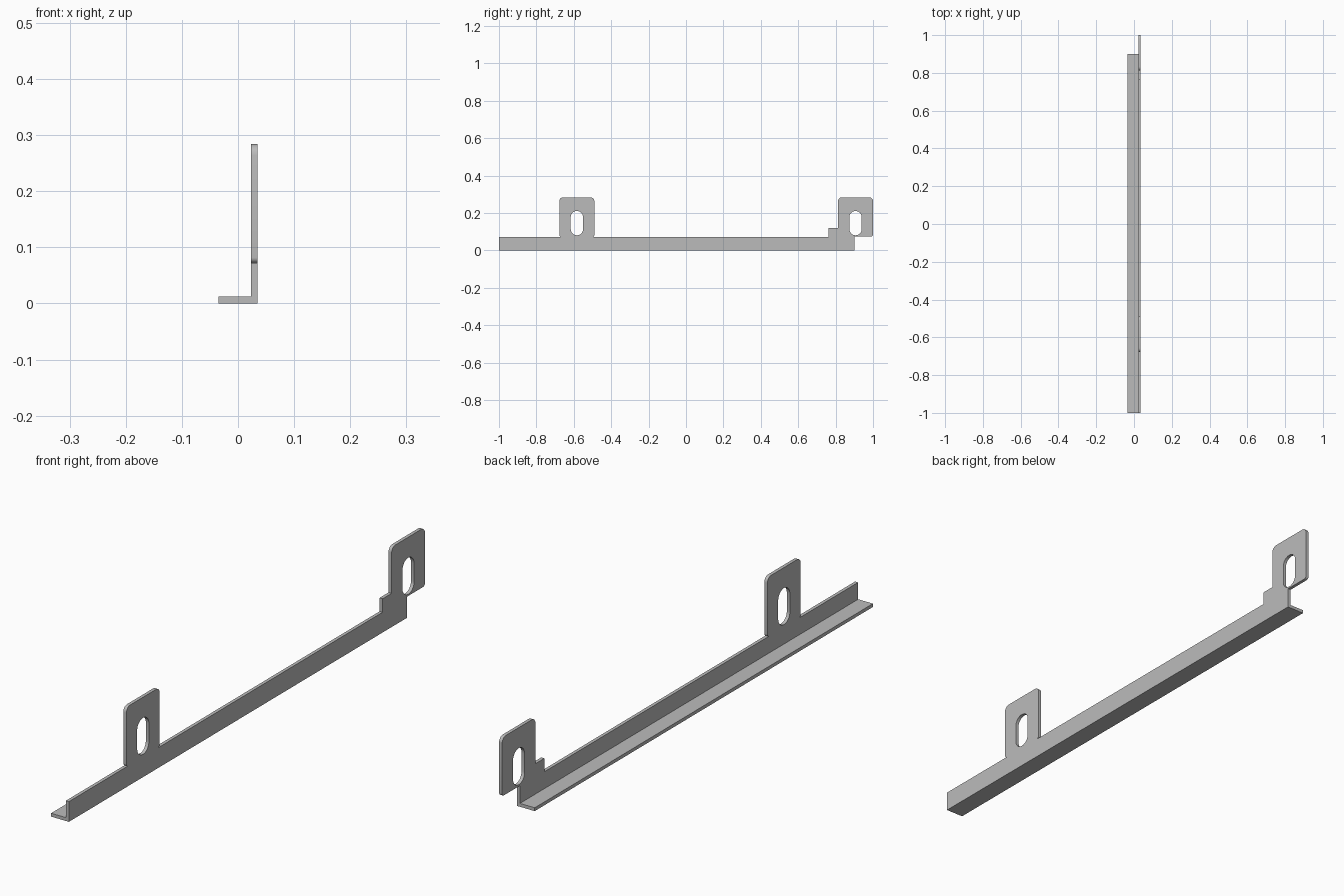
import bpy, bmesh
from math import cos, sin, pi

cube = bpy.data.objects.get("Cube")
if cube:
    bpy.data.objects.remove(cube, do_unlink=True)

# Plain grey metal
grey = bpy.data.materials.new("grey_metal")
grey.use_nodes = True
grey.diffuse_color = (0.5, 0.5, 0.5, 1)
grey.node_tree.nodes["Principled BSDF"].inputs["Base Color"].default_value = (0.5, 0.5, 0.5, 1)

X_IN, X_OUT = 0.023, 0.035
WALL, TAB_TOP = 0.072, 0.284
TAB_W, R_TOP, R_LOW = 0.187, 0.02, 0.01


def arc(y, z, r, start, sweep=pi / 2, steps=6):
    return [(y + r * cos(start + sweep * i / steps),
             z + r * sin(start + sweep * i / steps)) for i in range(steps + 1)]


def tab_top(y0, y1):
    """Rounded upper corners, from the back edge to the front edge."""
    z = TAB_TOP - R_TOP
    return arc(y1 - R_TOP, z, R_TOP, 0) + arc(y0 + R_TOP, z, R_TOP, pi / 2)


def slot(y):
    return arc(y, 0.178, 0.033, 0, pi, 14) + arc(y, 0.114, 0.033, pi, pi, 14)


def extrude_plate(name, loops, x0, x1):
    """Fill a y-z outline with holes and give it thickness along x."""
    bm = bmesh.new()
    for loop in loops:
        verts = [bm.verts.new((x0, y, z)) for y, z in loop]
        for a, b in zip(verts, verts[1:] + verts[:1]):
            bm.edges.new((a, b))
    bmesh.ops.triangle_fill(bm, edges=bm.edges[:], use_beauty=True)
    result = bmesh.ops.extrude_face_region(bm, geom=bm.faces[:], use_keep_orig=True)
    moved = [v for v in result["geom"] if isinstance(v, bmesh.types.BMVert)]
    bmesh.ops.translate(bm, verts=moved, vec=(x1 - x0, 0, 0))
    bmesh.ops.recalc_face_normals(bm, faces=bm.faces[:])
    mesh = bpy.data.meshes.new(name)
    bm.to_mesh(mesh)
    bm.free()
    mesh.materials.append(grey)
    obj = bpy.data.objects.new(name, mesh)
    bpy.context.collection.objects.link(obj)
    bpy.ops.object.select_all(action="DESELECT")
    obj.select_set(True)
    bpy.context.view_layer.objects.active = obj
    bpy.ops.object.shade_smooth_by_angle(angle=pi / 6)
    return obj


# Upright wall with both mounting tabs in one outline
f0, f1 = -0.677, -0.677 + TAB_W
b0, b1 = 1 - TAB_W, 1.0
low = WALL + R_LOW
outline = [(-1, 0), (0.9, 0), (0.9, 0.075)]
outline += arc(b1 - R_LOW, 0.075 + R_LOW, R_LOW, -pi / 2)
outline += tab_top(b0, b1)
outline += [(b0, 0.12), (0.763, 0.12), (0.763, WALL)]
outline += arc(f1 - R_LOW, low, R_LOW, -pi / 2)
outline += tab_top(f0, f1)
outline += arc(f0 + R_LOW, low, R_LOW, pi)
outline += [(-1, WALL)]
extrude_plate("upright_wall", [outline, slot((f0 + f1) / 2), slot((b0 + b1) / 2)], X_IN, X_OUT)

# Bottom flange
extrude_plate("bottom_flange", [[(-1, 0), (0.9, 0), (0.9, 0.012), (-1, 0.012)]], -0.035, X_IN)
